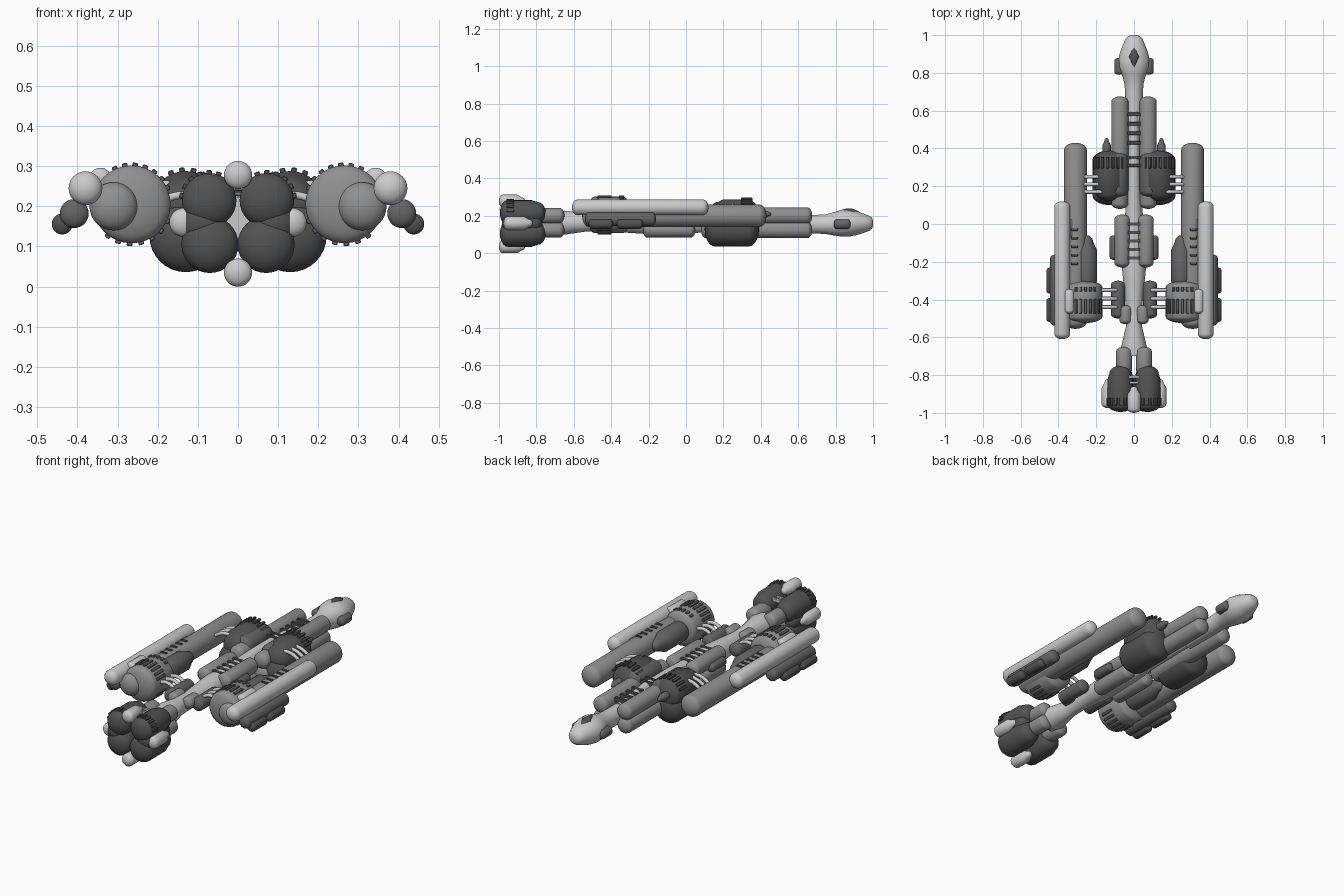
import bpy, bmesh, math
from mathutils import Matrix, Vector

if "Cube" in bpy.data.objects:
    bpy.data.objects.remove(bpy.data.objects["Cube"])


def material(name, v):
    m = bpy.data.materials.new(name)
    m.diffuse_color = (v, v, v, 1)
    m.use_nodes = True
    m.node_tree.nodes["Principled BSDF"].inputs["Base Color"].default_value = m.diffuse_color
    return m


LIGHT = material("light grey", 0.60)
GREY = material("mid grey", 0.28)
DIM = material("dim grey", 0.13)
DARK = material("dark grey", 0.085)


def finish(name, bm, mat, mirror):
    bmesh.ops.recalc_face_normals(bm, faces=bm.faces)
    me = bpy.data.meshes.new(name)
    bm.to_mesh(me)
    bm.free()
    me.materials.append(mat)
    ob = bpy.data.objects.new(name, me)
    bpy.context.collection.objects.link(ob)
    for p in me.polygons:
        p.use_smooth = True
    bpy.ops.object.select_all(action='DESELECT')
    ob.select_set(True)
    bpy.context.view_layer.objects.active = ob
    bpy.ops.object.shade_smooth_by_angle(angle=math.radians(40))
    if mirror:
        ob.modifiers.new("mirror", 'MIRROR').use_mirror_merge = False
    return ob


def loft(name, mat, stations, mirror=False, seg=32):
    """Elliptical rings along y; each station is (y, x, z, half width, half height)."""
    bm = bmesh.new()
    rings = []
    for y, x, z, rx, rz in stations:
        rings.append([bm.verts.new((x + rx * math.cos(2 * math.pi * i / seg), y,
                                    z + rz * math.sin(2 * math.pi * i / seg))) for i in range(seg)])
    for a, b in zip(rings, rings[1:]):
        for i in range(seg):
            j = (i + 1) % seg
            bm.faces.new((a[i], a[j], b[j], b[i]))
    bm.faces.new(rings[0])
    bm.faces.new(rings[-1])
    return finish(name, bm, mat, mirror)


def pod(name, mat, x, z, r, y0, y1, mirror=True, dome=0.6, rear=1.0, front=1.0):
    """Cylinder along y with domed ends; rear/front scale the end radii."""
    d = min(dome * r, (y1 - y0) / 2.01)
    angles = [math.radians(a) for a in (3, 18, 36, 54, 72, 90)]
    st = [(y0 + d * (1 - math.cos(a)), r * rear * math.sin(a)) for a in angles]
    if rear < 1 or front < 1:
        m = 0.3 * (y1 - y0)
        st += [(y0 + m, r), (y1 - m, r)]
    st += [(y1 - d * (1 - math.cos(a)), r * front * math.sin(a)) for a in reversed(angles)]
    return loft(name, mat, [(y, x, z, q, q) for y, q in st], mirror)


def bars(name, mat, items, mirror=True):
    """Small blocks: (centre, size, tilt about y)."""
    bm = bmesh.new()
    for c, s, tilt in items:
        mtx = (Matrix.Translation(Vector(c)) @ Matrix.Rotation(tilt, 4, 'Y')
               @ Matrix.Diagonal((*s, 1)))
        bmesh.ops.create_cube(bm, size=1, matrix=mtx)
    bmesh.ops.bevel(bm, geom=bm.edges[:], offset=0.002, segments=1, affect='EDGES')
    return finish(name, bm, mat, mirror)


def radial_bars(name, mat, x, z, r, ys, length, degs):
    """Rows of ribs lying on a cylinder surface."""
    items = []
    for y in ys:
        for d in degs:
            a = math.radians(d)
            items.append(((x + r * math.cos(a), y, z + r * math.sin(a)),
                          (0.014, length, 0.012), math.pi / 2 - a))
    return bars(name, mat, items)


def pipes(name, ys, points, r=0.010):
    """Bent pipes repeated along y through (x, z) points."""
    cu = bpy.data.curves.new(name, 'CURVE')
    cu.dimensions = '3D'
    cu.bevel_depth = r
    cu.bevel_resolution = 3
    cu.use_fill_caps = True
    cu.resolution_u = 6
    for y in ys:
        sp = cu.splines.new('BEZIER')
        sp.bezier_points.add(len(points) - 1)
        for bp, (x, z) in zip(sp.bezier_points, points):
            bp.co = (x, y, z)
            bp.handle_left_type = bp.handle_right_type = 'AUTO'
    cu.materials.append(LIGHT)
    ob = bpy.data.objects.new(name, cu)
    bpy.context.collection.objects.link(ob)
    ob.modifiers.new("mirror", 'MIRROR').use_mirror_merge = False


# nose and head
loft("nose", LIGHT, [(1.0, 0, 0.16, 0.012, 0.012), (0.995, 0, 0.16, 0.032, 0.028),
                     (0.98, 0, 0.16, 0.045, 0.04), (0.955, 0, 0.16, 0.056, 0.05),
                     (0.91, 0, 0.16, 0.074, 0.064), (0.87, 0, 0.16, 0.083, 0.071),
                     (0.83, 0, 0.16, 0.08, 0.071), (0.79, 0, 0.157, 0.064, 0.062),
                     (0.75, 0, 0.155, 0.052, 0.053), (0.70, 0, 0.155, 0.047, 0.050),
                     (0.45, 0, 0.155, 0.045, 0.050)])
loft("cockpit", DARK, [(0.943, 0, 0.205, 0.002, 0.005), (0.915, 0, 0.209, 0.018, 0.019),
                       (0.885, 0, 0.213, 0.03, 0.026), (0.855, 0, 0.212, 0.019, 0.026),
                       (0.825, 0, 0.21, 0.002, 0.02)])
pod("cheek", DIM, 0.078, 0.155, 0.026, 0.79, 0.88)

# spine running through the body
loft("spine", LIGHT, [(0.60, 0, 0.16, 0.03, 0.05), (0.36, 0, 0.175, 0.035, 0.06),
                      (0.15, 0, 0.175, 0.04, 0.06), (0.0, 0, 0.165, 0.05, 0.06),
                      (-0.22, 0, 0.165, 0.065, 0.062), (-0.32, 0, 0.165, 0.055, 0.055),
                      (-0.45, 0, 0.165, 0.042, 0.045), (-0.54, 0, 0.165, 0.042, 0.05),
                      (-0.65, 0, 0.163, 0.068, 0.064), (-0.70, 0, 0.163, 0.06, 0.06)])

# quad tubes: forward, middle and tail
for tag, x, r, y0, y1 in (("forward", 0.075, 0.045, 0.08, 0.675),
                          ("middle", 0.062, 0.042, -0.23, 0.05),
                          ("tail", 0.053, 0.042, -0.80, -0.65)):
    pod(tag + "_upper_tube", GREY, x, 0.20, r, y0, y1)
    pod(tag + "_lower_tube", GREY, x, 0.125, r, y0, y1)
bars("spine_rungs", DARK, [((0, y, 0.217), (0.07, 0.018, 0.025), 0)
                           for y in (0.58, 0.53, 0.48, 0.43, 0.0, -0.045, -0.09, -0.135, -0.18)], False)
pod("middle_side_pod", DIM, 0.105, 0.18, 0.024, -0.19, -0.06)
pod("spine_clamp", DIM, 0.085, 0.18, 0.037, -0.50, -0.30)
pod("spine_clamp_foot", GREY, 0.045, 0.19, 0.033, -0.53, -0.43)

# dark forward engines
pod("forward_engine_upper", DARK, 0.13, 0.20, 0.088, 0.12, 0.39, front=0.95, rear=0.85)
pod("forward_engine_lower", DARK, 0.13, 0.127, 0.091, 0.10, 0.39)
pod("forward_engine_inner", DIM, 0.085, 0.215, 0.055, 0.14, 0.38)
pod("forward_engine_horn", DIM, 0.145, 0.21, 0.022, 0.33, 0.455, front=0.5)
radial_bars("forward_engine_ribs", DARK, 0.13, 0.20, 0.091, (0.325,), 0.06,
            (30, 48, 66, 84, 102, 120, 138))
bars("forward_engine_rungs", DARK, [((0, y, 0.23), (0.10, 0.014, 0.02), 0)
                                    for y in (0.35, 0.31)], False)
pipes("forward_pipes", (0.17, 0.21, 0.25), ((0.15, 0.25), (0.20, 0.255), (0.25, 0.235), (0.29, 0.2)))

# outer booms with light rails and big drums
pod("boom", GREY, 0.31, 0.20, 0.06, -0.555, 0.43)
pod("rail", LIGHT, 0.38, 0.245, 0.042, -0.61, 0.12, dome=0.7)
pod("drum", GREY, 0.265, 0.205, 0.097, -0.525, -0.30, dome=0.35)
radial_bars("drum_ribs", DIM, 0.265, 0.205, 0.098, (-0.435,), 0.075,
            (65, 80, 95, 110, 125, 140, 155, 205, 222, 239, 256, 273, 290, 307))
radial_bars("drum_front_ribs", DIM, 0.265, 0.205, 0.098, (-0.345,), 0.025, (65, 80, 95, 110, 125))
pod("drum_cap", LIGHT, 0.343, 0.268, 0.028, -0.475, -0.345)
pod("boom_inner_pod", DIM, 0.25, 0.205, 0.055, -0.33, -0.06, front=0.6)
pod("boom_top_pod", DIM, 0.332, 0.235, 0.024, -0.075, 0.03)
bars("boom_rungs", DARK, [((0.315, y, 0.258), (0.035, 0.014, 0.014), 0)
                          for y in (-0.03, -0.075, -0.12, -0.165, -0.21)])
pipes("clamp_pipes", (-0.44, -0.395, -0.35), ((0.08, 0.2), (0.12, 0.225), (0.16, 0.225), (0.21, 0.2)))

# outer side pods
pod("side_pod", DIM, 0.408, 0.182, 0.036, -0.54, -0.16)
for tag, y0, y1 in (("rear", -0.52, -0.39), ("front", -0.37, -0.23)):
    pod("side_pod_tip_" + tag, DARK, 0.438, 0.156, 0.026, y0, y1)

# tail engine cluster
pod("tail_engine_upper", DARK, 0.072, 0.215, 0.068, -0.995, -0.75, front=0.85)
pod("tail_engine_lower", DARK, 0.07, 0.105, 0.071, -0.995, -0.75, front=0.85)
pod("tail_engine_side", DARK, 0.09, 0.16, 0.052, -0.985, -0.77, front=0.8)
pod("tail_side_light", LIGHT, 0.135, 0.16, 0.036, -0.975, -0.82, front=0.6)
pod("tail_top_light", LIGHT, 0, 0.278, 0.035, -1.0, -0.86, False, front=0.6)
pod("tail_bottom_light", LIGHT, 0, 0.035, 0.035, -1.0, -0.86, False, front=0.6)
radial_bars("tail_engine_ribs", DARK, 0.072, 0.215, 0.069, (-0.94,), 0.04,
            (10, 30, 50, 70, 90, 110))
bars("tail_rungs", LIGHT, [((0, y, 0.25), (0.07, 0.014, 0.02), 0) for y in (-0.81, -0.84)], False)
